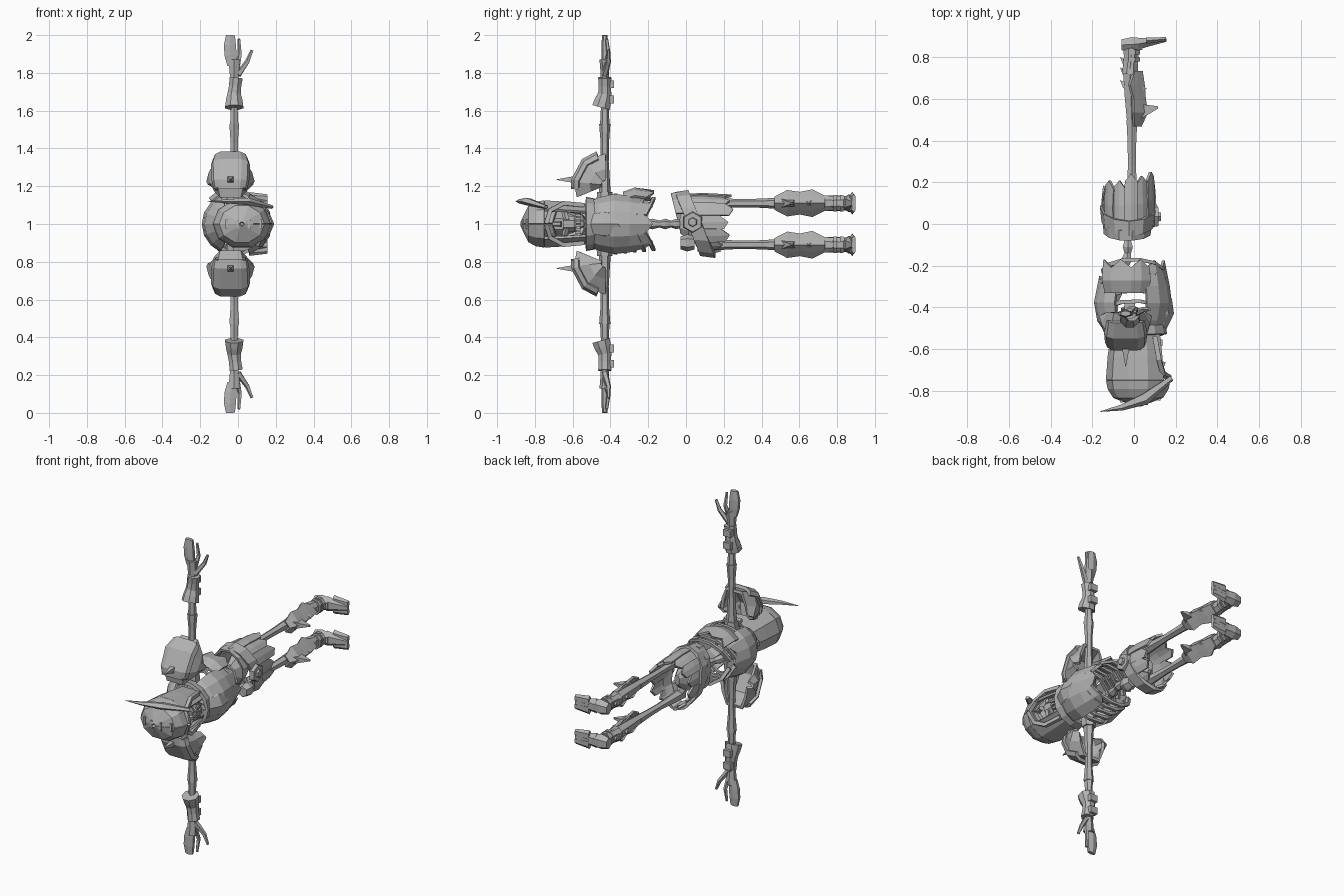
import bpy, bmesh
from math import sin, cos, radians
from mathutils import Vector, Matrix

if "Cube" in bpy.data.objects:
    bpy.data.objects.remove(bpy.data.objects["Cube"])

grey = bpy.data.materials.new("plain grey")
grey.use_nodes = True
grey.diffuse_color = (.45, .45, .45, 1)
grey.node_tree.nodes["Principled BSDF"].inputs["Base Color"].default_value = grey.diffuse_color

SINGLE, MIRRORED = (1,), (1, -1)


# The figure lies with its head at -y and faces +x; z is measured from its middle.
def emit(name, bm, sides, thickness=0):
    for side in sides:
        part = bm.copy()
        for vert in part.verts:
            vert.co.z = 1 + side * vert.co.z
        bmesh.ops.recalc_face_normals(part, faces=part.faces)
        mesh = bpy.data.meshes.new(name)
        part.to_mesh(mesh)
        part.free()
        mesh.materials.append(grey)
        obj = bpy.data.objects.new(name, mesh)
        bpy.context.collection.objects.link(obj)
        if thickness:
            solid = obj.modifiers.new("thickness", 'SOLIDIFY')
            solid.thickness, solid.offset = thickness, 0
    bm.free()


def sample(values, t):
    """Value at fraction t of an evenly spaced list."""
    place = t * (len(values) - 1)
    low = min(int(place), max(len(values) - 2, 0))
    high = min(low + 1, len(values) - 1)
    return values[low] + (values[high] - values[low]) * (place - low)


def loft(name, points, radii, flat=1, sides=SINGLE, n=6):
    """Solid along a path, its radius running evenly through the radii."""
    bm = bmesh.new()
    points = [Vector(p) for p in points]
    last = max(len(points), len(radii)) - 1
    path = [sample(points, i / last) for i in range(last + 1)]
    tangents = [(path[min(i + 1, last)] - path[max(i - 1, 0)]).normalized() for i in range(last + 1)]
    across = Vector((0, 1, 0)) if any(abs(t.x) > .75 for t in tangents) else Vector((1, 0, 0))
    rings = []
    for i, (centre, tangent) in enumerate(zip(path, tangents)):
        radius = sample(radii, i / last)
        a = (across - tangent * across.dot(tangent)).normalized() * radius
        b = tangent.cross(a) * flat
        angles = [radians(360 * (k + .5) / n) for k in range(n)]
        rings.append([bm.verts.new(centre + a * cos(w) + b * sin(w)) for w in angles])
    for ring, following in zip(rings, rings[1:]):
        for k in range(n):
            bm.faces.new((ring[k], ring[k - 1], following[k - 1], following[k]))
    bm.faces.new(rings[0])
    bm.faces.new(rings[-1])
    emit(name, bm, sides)


def spike(name, base, direction, radius, sides=MIRRORED):
    tip = Vector(base) + Vector(direction)
    loft(name, [base, tip], [radius, .002], sides=sides, n=4)


def grid(name, rows, thickness, sides=SINGLE):
    bm = bmesh.new()
    verts = [[bm.verts.new(p) for p in row] for row in rows]
    for row, following in zip(verts, verts[1:]):
        for k in range(len(row) - 1):
            bm.faces.new((row[k], row[k + 1], following[k + 1], following[k]))
    emit(name, bm, sides, thickness)


def shell(name, start, end, radii, flat, middle, spread, n, x=0, tilt=0, jag=0, thickness=.014):
    """Plate bent round the body from y start to end; jag tears its last edge."""
    rows = []
    for i, radius in enumerate(radii):
        y = start + (end - start) * i / (len(radii) - 1)
        row = []
        for k in range(n + 1):
            angle = radians(middle - spread + 2 * spread * k / n)
            z = radius * flat * sin(angle)
            torn = jag * (k % 2) if i == len(radii) - 1 else 0
            row.append((x + radius * cos(angle), y + tilt * z + torn, z))
        rows.append(row)
    grid(name, rows, thickness)


def box(name, centre, size, sides=SINGLE):
    bm = bmesh.new()
    bmesh.ops.create_cube(bm, size=1, matrix=Matrix.Translation(centre) @ Matrix.Diagonal((*size, 1)))
    emit(name, bm, sides)


def arm(z, x=0, y=0):
    return Vector((x - .02, y - .43, z))


def leg(y, x=0):
    return Vector((x - .01, y, .11))


# Helmet: closed dome, open face, brim, horn and ridge stitches
shell("helmet_dome", -.87, -.75, [.01, .115, .14, .148], .84, 180, 180, 10, x=.02)
shell("helmet_sides", -.75, -.53, [.148, .14, .125], .84, 180, 144, 8, x=.02)
loft("helmet_brim", [(.17, -.74, 0), (.14, -.72, .07), (.12, -.65, .11), (.1, -.54, .1)], [.016], sides=MIRRORED, n=4)
loft("helmet_horn", [(.18, -.74, .09), (.05, -.84, .12), (-.06, -.88, .12), (-.16, -.9, .12)],
     [.014, .03, .016, .002], flat=.7, n=5)
for k in range(4):
    x = .06 * k - .06
    box("ridge_stitch", (x, 2.5 * (x - .02) ** 2 - .86, 0), (.014, .025, .05))

# Skull, with the eye sockets left open between brow, nose and cheeks
loft("cranium", [(0, -.8, 0), (0, -.58, 0)], [.06, .1, .085, .05], flat=.85, n=8)
loft("brow", [(.13, -.72, 0), (.11, -.71, .04), (.07, -.69, .09)], [.018], sides=MIRRORED, n=5)
loft("cheekbone", [(.12, -.63, .02), (.11, -.64, .05), (.05, -.65, .09)], [.016], sides=MIRRORED, n=5)
loft("nose_bone", [(.12, -.72, 0), (.14, -.66, 0)], [.012, .016], n=5)
loft("upper_jaw", [(.08, -.65, 0), (.08, -.59, 0)], [.055, .05], flat=.9, n=8)
loft("lower_jaw", [(0, -.62, .08), (.06, -.55, .07), (.12, -.52, .03), (.13, -.52, 0)], [.02], sides=MIRRORED, n=5)
for k in range(3):
    box("tooth", (.13 - .012 * k, -.57, .01 + .018 * k), (.014, .03, .013), MIRRORED)

# Spine with alternating vertebrae, and ribs swept round from it
loft("spine", [(-.1, -.56, 0), (-.1, -.4, 0), (-.03, -.15, 0), (-.03, .04, 0)], [.028, .018] * 10)
for k in range(5):
    size = 1 - .03 * k
    sweep = [radians(angle) for angle in range(170, 19, -30)]
    curve = [(.17 * size * cos(w), .05 * k - .44 + .07 * sin(w), .155 * size * sin(w)) for w in sweep]
    loft("rib", curve, [.016, .009], sides=MIRRORED, n=4)

# Torn torso armour
shell("breastplate", -.54, -.22, [.11, .155, .175, .165, .14], .93, 0, 70, 6, jag=.045)
shell("chest_overlay", -.5, -.36, [.15, .185, .175], .6, 0, 60, 4, jag=.04)
shell("back_plate", -.55, -.29, [.09, .15, .165, .14], .95, 180, 65, 6, x=-.02, jag=.04)
shell("collar", -.53, -.48, [.15, .14], .9, 0, 100, 8, thickness=.02)
shell("side_plate", -.33, -.21, [.15, .17, .16], 1.1, 93, 42, 5, x=-.03, jag=.04)
loft("shoulder_joint", [arm(.06), arm(.17)], [.05, .04], sides=MIRRORED)


# Shoulder pads: a bulged plate, a raised panel, a spike and studs
def pad(name, radius, angles, edge):
    rows = []
    for angle in angles:
        width = .12 * cos(radians(.75 * (angle - 35)))
        row = []
        for t in (-1, -.9, -.6, .6, .9, 1):
            reach = radius - .85 * max(0, abs(t * edge) - .6) ** 2
            row.append((width * t * edge - .04, -.43 - reach * cos(radians(angle)), .21 + reach * sin(radians(angle))))
        rows.append(row)
    grid(name, rows, .02, MIRRORED)


pad("shoulder_pad", .155, (-25, 5, 50, 92), 1)
pad("shoulder_panel", .17, (-8, 8, 48, 76), .8)
spike("shoulder_spike", (-.04, -.575, .235), (0, -.11, 0), .03)
for x in (-.11, .03):
    spike("shoulder_stud", (x, -.56, .19), (0, -.05, 0), .018)

# Arms
loft("upper_arm", [arm(.13), arm(.53)], [.034, .027, .021, .022, .03], sides=MIRRORED)
loft("forearm", [arm(.51), arm(.8)], [.026, .021, .021, .022], sides=MIRRORED)
loft("bracer", [arm(.617, y=-.02), arm(.69), arm(.775, x=.01)], [.052, .047, .038, .035, .038], sides=MIRRORED, n=8)
for z in (.66, .74):
    box("bracer_buckle", arm(z, y=.034), (.05, .032, .042), MIRRORED)

# Hands: palm, joined fingers, free finger and thumb
loft("palm", [arm(.77), arm(.87)], [.025, .035], flat=.8, sides=MIRRORED)
loft("joined_fingers", [arm(.84, -.01), arm(.92, -.024), arm(1, -.02)], [.03, .037, .037, .027], flat=.5, sides=MIRRORED)
loft("free_finger", [arm(.82, .015), arm(.9, .03, .02), arm(.98, .025, .01)], [.016, .008], sides=MIRRORED, n=5)
loft("thumb", [arm(.79, .02), arm(.86, .07, .02), arm(.92, .095, .02)], [.018, .008], sides=MIRRORED, n=5)

# Pelvis, slanted belt, buckle and pouch
loft("pelvis", [(-.04, -.03, 0), (-.02, .12, 0)], [.03, .06, .05, .02], flat=1.7, n=8)
loft("hip_joint", [(-.04, .05, .03), leg(.08)], [.028], sides=MIRRORED)
shell("belt", .01, .085, [.12, .128], 1.32, 180, 180, 12, x=-.025, tilt=-.42, thickness=.022)
shell("belt_strap", -.04, .01, [.11, .115], 1.45, 110, 90, 6, x=-.03, tilt=-.25)
buckle = Vector((.09, .035, .01))
loft("buckle", [buckle, buckle + Vector((.028, 0, 0))], [.058, .052])
loft("buckle_boss", [buckle, buckle + Vector((.04, 0, 0))], [.034, .022])
loft("belt_pouch", [(.05, -.03, -.1), (.05, .045, -.1)], [.034, .045, .035])

# Tattered skirt hanging from the belt, longest on one side
for k in range(12):
    angle = 27 * k - 50
    end = .16 + .08 * cos(radians(angle - 70)) + .02 * (k % 2)
    radius = .118 + .006 * (k % 2)
    shell("skirt_strip", .05, end, [radius, radius + .002, radius - .004], 1.25, angle, 14, 2,
          x=-.025, tilt=-.35, jag=.035)

# Legs
loft("thigh_bone", [leg(.06), leg(.5)], [.036, .028, .022, .024, .03], sides=MIRRORED)
loft("shin", [leg(.48), leg(.74, -.01), leg(.85)], [.026, .034, .038, .038, .034], flat=1.1, sides=MIRRORED)
guard = []
for k, (width, ridge) in enumerate(zip((.03, .065, .055, .068, .035), (.03, .06, .05, .045, .035))):
    guard.append([(ridge - abs(t) * width, .47 + .066 * k, .11 + t * width) for t in (-1, -.5, 0, .5, 1)])
grid("knee_guard", guard, .014, MIRRORED)
loft("knee_point", [leg(.54, .03), leg(.56, .125)], [.055, .008], flat=.6, sides=MIRRORED, n=4)
for y in (.52, .65):
    spike("knee_stud", leg(y, .05), (.02, 0, 0), .02)
for y in (.66, .72, .77):
    spike("calf_thorn", leg(y, -.03), (-.025, .03, 0), .02)

# Boots with banded ankles and flat, forward-pointing feet
loft("boot_shaft", [leg(.72, -.01), leg(.84)], [.042, .037, .038], flat=1.1, sides=MIRRORED, n=8)
for y in (.79, .825):
    loft("ankle_band", [leg(y - .01), leg(y + .01)], [.043], flat=1.1, sides=MIRRORED, n=8)
loft("heel", [leg(.86, -.05), leg(.865, .05)], [.03, .04, .032], flat=1.2, sides=MIRRORED)
loft("foot", [leg(.865, .03), leg(.887, .165)], [.03, .013], flat=1.6, sides=MIRRORED)
for z in (.085, .135):
    loft("toe", [(.06, .88, z), (.155, .888, z)], [.017, .011], flat=2, sides=MIRRORED)
